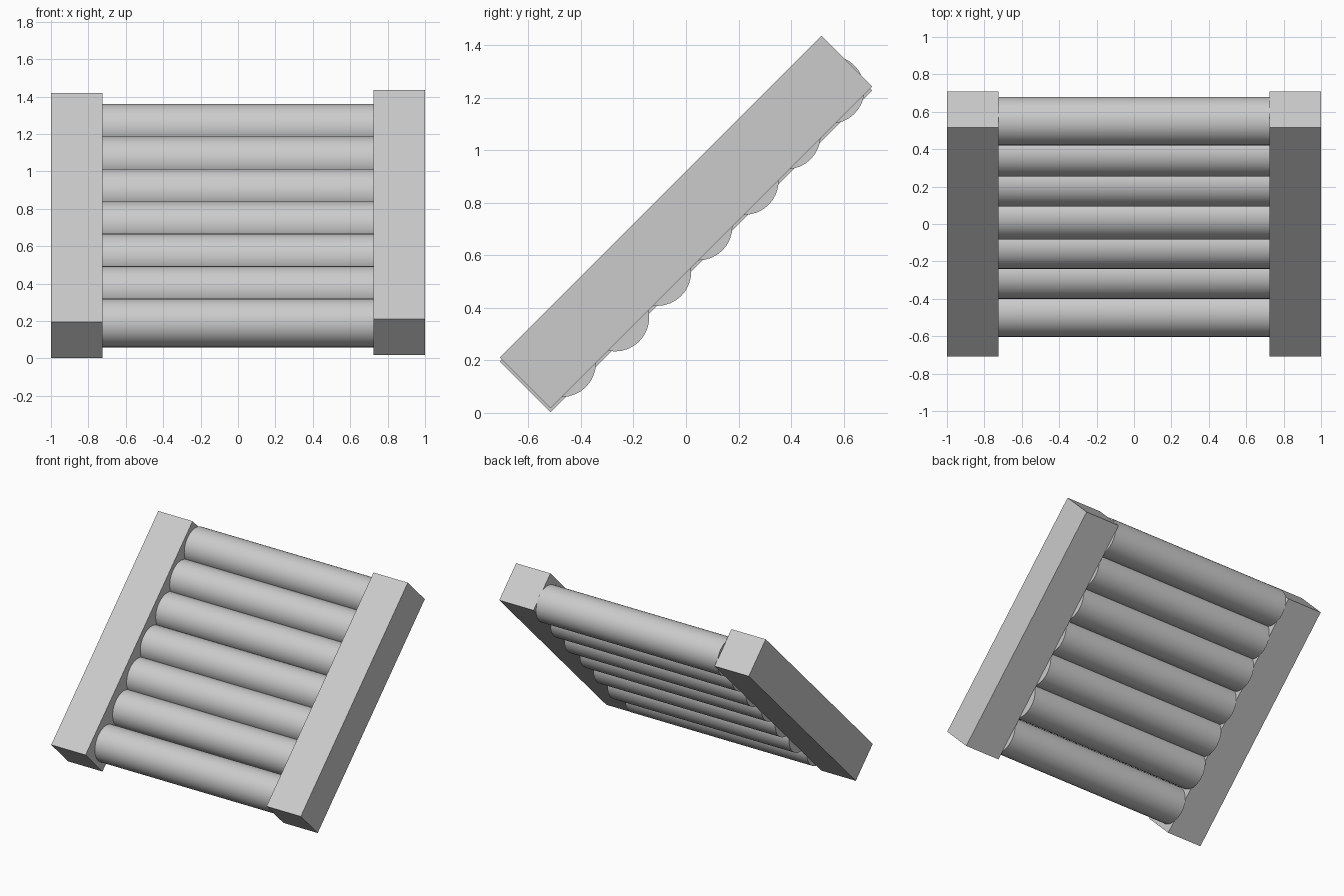
import bpy
import math

if "Cube" in bpy.data.objects:
    bpy.data.objects.remove(bpy.data.objects["Cube"])

RAIL_W, RAIL_T, RAIL_L = 0.275, 0.274, 1.733
RUNG_R, RUNG_LEN = 0.13, 1.455


def rail(name, x, z):
    # square beam tilted 45 degrees, rising towards the back
    bpy.ops.mesh.primitive_cube_add(size=1, location=(x, 0, z))
    ob = bpy.context.object
    ob.name = name
    ob.scale = (RAIL_W, RAIL_L, RAIL_T)
    ob.rotation_euler = (math.radians(45), 0, 0)
    bpy.ops.object.transform_apply(location=False, rotation=True, scale=True)


def rung(name, y, z):
    # round bar lying along x
    bpy.ops.mesh.primitive_cylinder_add(
        vertices=32, radius=RUNG_R, depth=RUNG_LEN,
        location=(0, y, z), rotation=(0, math.radians(90), 0))
    bpy.context.object.name = name
    bpy.ops.object.shade_smooth_by_angle(angle=math.radians(40))


# side rails; the left one sits slightly lower
rail("left_rail", -0.8625, 0.711)
rail("right_rail", 0.8625, 0.727)

# seven rungs between the rails
ys = [-0.473, -0.27, -0.11, 0.047, 0.223, 0.383, 0.55]
for i, y in enumerate(ys):
    rung(f"rung_{i + 1}", y, 0.19 + i * 0.1735)
